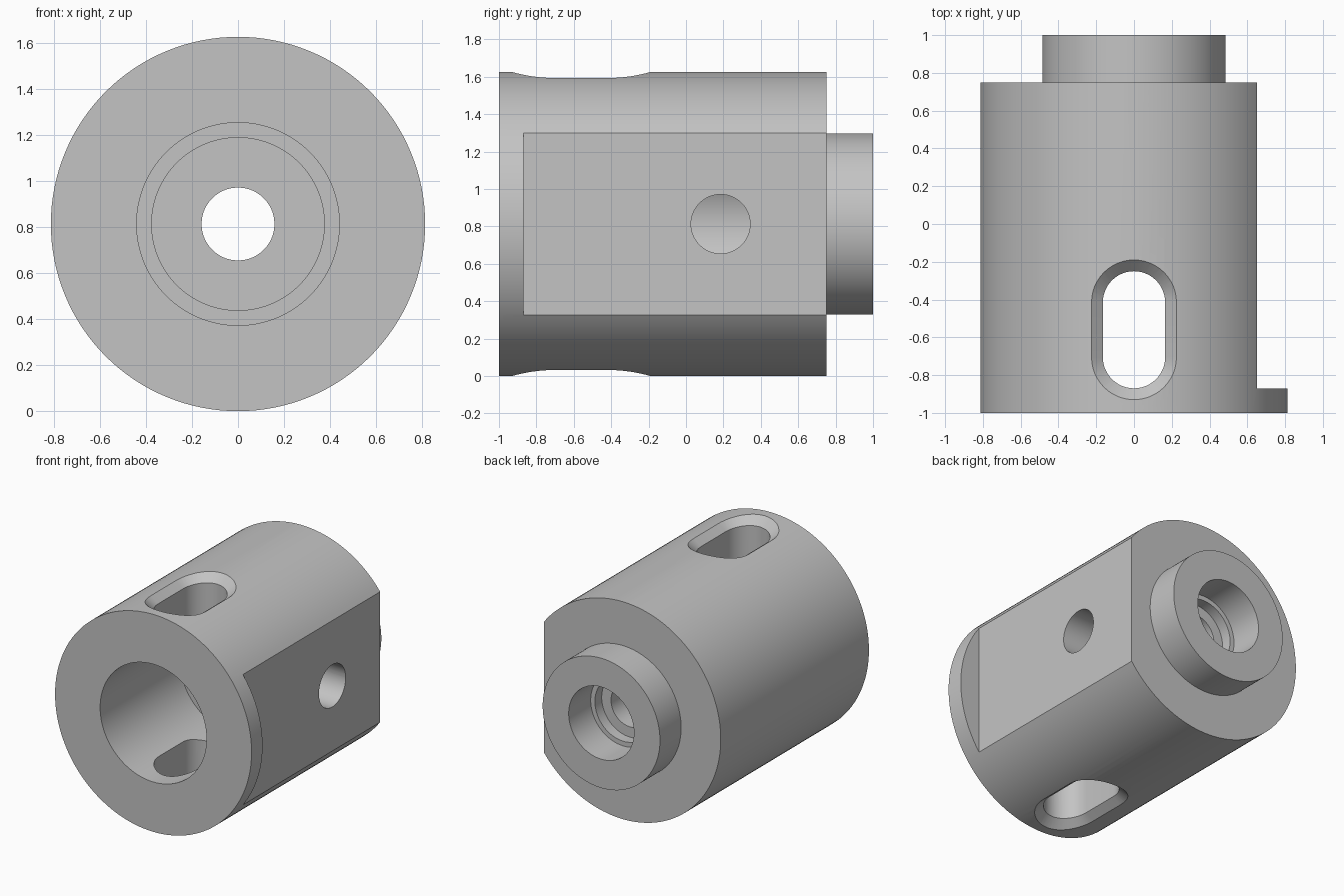
import bpy
import bmesh
from math import sin, cos, pi, sqrt
from mathutils import Matrix, Vector

if "Cube" in bpy.data.objects:
    bpy.data.objects.remove(bpy.data.objects["Cube"], do_unlink=True)

R = 0.8125            # body radius, also the height of the axis
SEGMENTS = 128

grey = bpy.data.materials.new("plain grey")
grey.use_nodes = True
grey.diffuse_color = (0.55, 0.55, 0.55, 1)
grey.node_tree.nodes["Principled BSDF"].inputs["Base Color"].default_value = grey.diffuse_color


def add_object(name, bm):
    bmesh.ops.recalc_face_normals(bm, faces=bm.faces[:])
    mesh = bpy.data.meshes.new(name)
    bm.to_mesh(mesh)
    bm.free()
    mesh.materials.append(grey)
    obj = bpy.data.objects.new(name, mesh)
    bpy.context.collection.objects.link(obj)
    return obj


def loft(bm, rings, closed):
    """Bridge successive rings of points; loop back to the first, or cap the ends."""
    loops = [[bm.verts.new(p) for p in ring] for ring in rings]
    n = len(loops[0])
    pairs = list(zip(loops, loops[1:]))
    if closed:
        pairs.append((loops[-1], loops[0]))
    else:
        bm.faces.new(loops[0])
        bm.faces.new(loops[-1])
    for a, b in pairs:
        for i in range(n):
            j = (i + 1) % n
            bm.faces.new((a[i], a[j], b[j], b[i]))


# Turned body: outer wall, rear boss and stepped bore as (radius, y)
profile = [(R, -1), (R, 0.75), (0.485, 0.75), (0.485, 1),
           (0.27, 1), (0.27, 0.74), (0.235, 0.74), (0.235, 0.66),
           (0.158, 0.66), (0.158, 0.45), (0.375, 0.45), (0.375, -0.06),
           (0.44, -0.06), (0.44, -1)]
angles = [2 * pi * i / SEGMENTS for i in range(SEGMENTS)]
bm = bmesh.new()
loft(bm, [[(r * cos(a), y, R + r * sin(a)) for a in angles] for r, y in profile], True)
body = add_object("housing_body", bm)

# Flat on the left side, stopping short of the front flange
bm = bmesh.new()
bmesh.ops.create_cube(bm, size=1, matrix=Matrix.Translation((0.9, 0.065, R))
                      @ Matrix.Diagonal((0.5, 1.87, 2, 1)))
cutters = [add_object("flat_cutter", bm)]

# Cross hole from the flat into the bore
bm = bmesh.new()
bmesh.ops.create_cone(bm, cap_ends=True, segments=64, radius1=0.158, radius2=0.158, depth=0.9,
                      matrix=Matrix.Translation((0.55, 0.185, R)) @ Matrix.Rotation(pi / 2, 4, 'Y'))
cutters.append(add_object("cross_hole_cutter", bm))


def slot_outline(radius, half_length=0.145, steps=24):
    points = []
    for end in (0, 1):
        for i in range(steps + 1):
            a = pi * (end + i / steps)
            shift = half_length if end == 0 else -half_length
            points.append((radius * cos(a), -0.56 + shift + radius * sin(a)))
    return points


def surface(x):
    return sqrt(R * R - x * x)


# Chamfered slots through the top and bottom walls
outer, inner = slot_outline(0.225), slot_outline(0.165)
for side, name in ((1, "top"), (-1, "bottom")):
    rings = [[(x, y, 1.0) for x, y in outer],
             [(x, y, surface(x)) for x, y in outer],
             [(x, y, surface(x) - 0.06) for x, y in inner],
             [(x, y, 0.1) for x, y in inner]]
    bm = bmesh.new()
    loft(bm, [[Vector((x, y, R + side * z)) for x, y, z in ring] for ring in rings], False)
    cutters.append(add_object(name + "_slot_cutter", bm))

# Cut everything, then shade the result
bpy.ops.object.select_all(action='DESELECT')
bpy.context.view_layer.objects.active = body
body.select_set(True)
for cutter in cutters:
    cutter.hide_render = True
    mod = body.modifiers.new(cutter.name, 'BOOLEAN')
    mod.operation = 'DIFFERENCE'
    mod.solver = 'EXACT'
    mod.object = cutter
    bpy.ops.object.modifier_apply(modifier=mod.name)
    bpy.data.objects.remove(cutter, do_unlink=True)
bpy.ops.object.shade_smooth_by_angle(angle=pi / 6)
